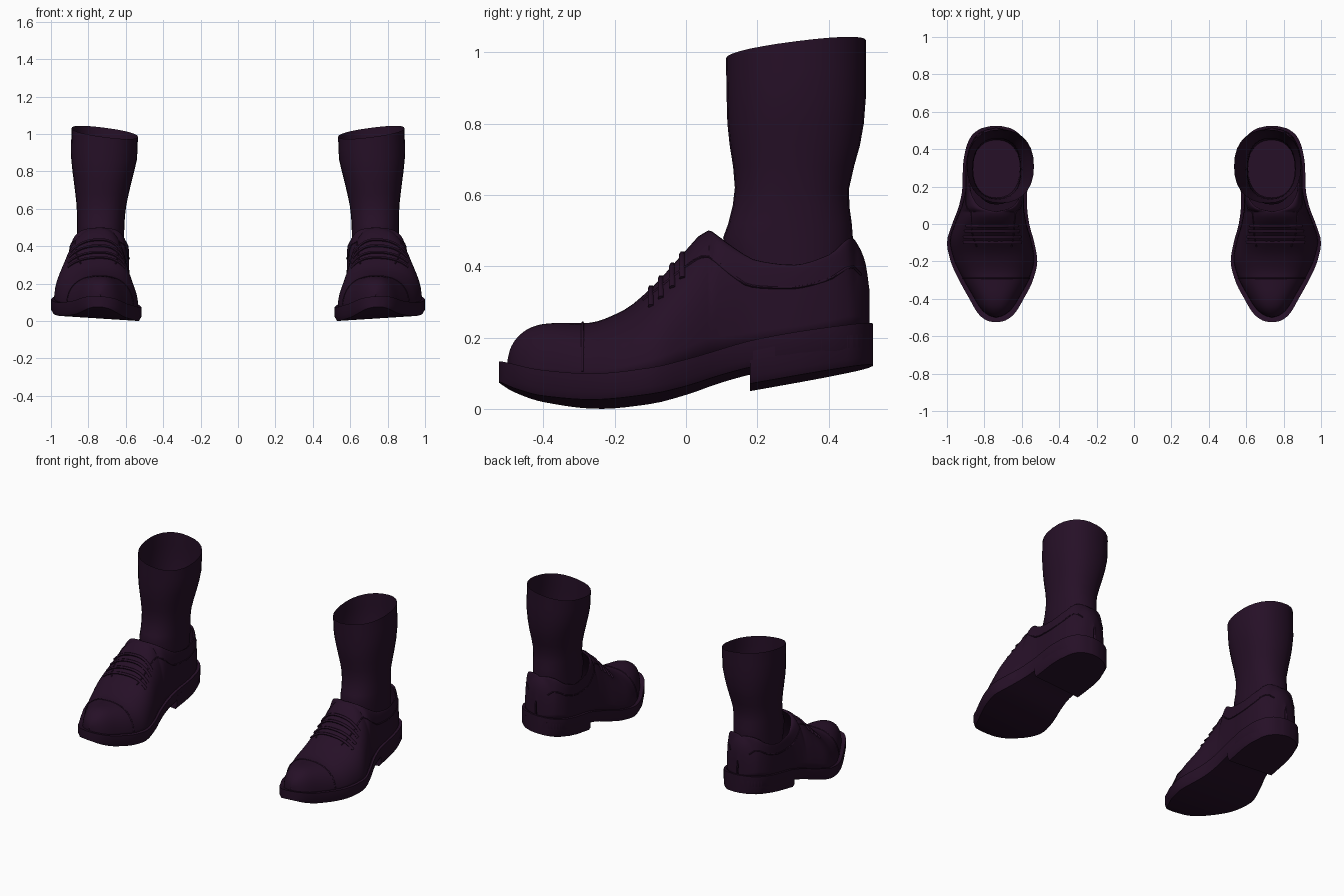
import bpy, bmesh, math

if "Cube" in bpy.data.objects:
    bpy.data.objects.remove(bpy.data.objects["Cube"])

mat = bpy.data.materials.new("dark plum")
mat.diffuse_color = (0.019, 0.005, 0.020, 1)
mat.use_nodes = True
mat.node_tree.nodes["Principled BSDF"].inputs["Base Color"].default_value = mat.diffuse_color


def curve(*pts):
    """Smooth monotone interpolation through (position, value) points."""
    n = len(pts)
    d = [(pts[i+1][1]-pts[i][1]) / (pts[i+1][0]-pts[i][0]) for i in range(n-1)]
    m = [d[0]] + [0 if a*b <= 0 else 2*a*b/(a+b) for a, b in zip(d, d[1:])] + [d[-1]]

    def f(y):
        y = min(max(y, pts[0][0]), pts[-1][0])
        i = next((k for k in range(n-1) if y <= pts[k+1][0]), n-2)
        h = pts[i+1][0] - pts[i][0]
        t = (y - pts[i][0]) / h
        return ((1+2*t)*(1-t)**2*pts[i][1] + t*(1-t)**2*h*m[i]
                + t*t*(3-2*t)*pts[i+1][1] + t*t*(t-1)*h*m[i+1])
    return f


def finish(ob, angle=40):
    ob.data.materials.append(mat)
    bpy.context.view_layer.objects.active = ob
    for o in bpy.context.selected_objects:
        o.select_set(False)
    ob.select_set(True)
    if ob.type == 'MESH':
        bpy.ops.object.shade_smooth_by_angle(angle=math.radians(angle))
    ob.modifiers.new("pair", 'MIRROR').use_clip = False
    return ob


def loft(name, strips, closed=True, caps=(True, True), angle=40):
    """Skin each strip (a list of equal-length rows of points)."""
    bm = bmesh.new()
    for rows in strips:
        vr = [[bm.verts.new(p) for p in r] for r in rows]
        n = len(vr[0])
        for a, b in zip(vr, vr[1:]):
            for j in range(n if closed else n-1):
                k = (j+1) % n
                bm.faces.new((a[j], a[k], b[k], b[j]))
        for r, c in zip((vr[0], vr[-1]), caps):
            if c and closed:
                bm.faces.new(r)
    bmesh.ops.remove_doubles(bm, verts=bm.verts, dist=0.0004)
    bmesh.ops.recalc_face_normals(bm, faces=bm.faces)
    me = bpy.data.meshes.new(name)
    bm.to_mesh(me)
    bm.free()
    ob = bpy.data.objects.new(name, me)
    bpy.context.collection.objects.link(ob)
    return finish(ob, angle)


def tube(name, pts, r):
    """Round cord along points, turned into a mesh."""
    cu = bpy.data.curves.new(name, 'CURVE')
    cu.dimensions = '3D'
    cu.bevel_depth, cu.bevel_resolution, cu.use_fill_caps = r, 1, True
    sp = cu.splines.new('POLY')
    sp.points.add(len(pts)-1)
    for q, p in zip(sp.points, pts):
        q.co = (*p, 1)
    tmp = bpy.data.objects.new(name, cu)
    bpy.context.collection.objects.link(tmp)
    me = bpy.data.meshes.new_from_object(tmp.evaluated_get(bpy.context.evaluated_depsgraph_get()))
    bpy.data.objects.remove(tmp)
    me.materials.clear()
    ob = bpy.data.objects.new(name, me)
    bpy.context.collection.objects.link(ob)
    return finish(ob, 60)


def stations(a, b, n):
    return [(a+b)/2 - (b-a)/2*math.cos(math.pi*i/n) for i in range(n+1)]


CX = 0.737
def tilt(x):
    return 0.06*(x - CX)

# Sole outline and heights along the length
inner = curve((-.525, .725), (-.517, .69), (-.48, .64), (-.4, .59), (-.3, .54), (-.2, .517),
              (-.1, .533), (0, .56), (.1, .572), (.2, .57), (.3, .565), (.4, .575),
              (.47, .605), (.51, .655), (.525, .715))
outer = curve((-.525, .75), (-.517, .785), (-.48, .832), (-.4, .88), (-.3, .935), (-.2, .98),
              (-.1, 1.0), (0, .972), (.1, .935), (.2, .917), (.3, .915), (.4, .9),
              (.47, .87), (.51, .82), (.525, .76))
sole_bottom = curve((-.525, .075), (-.48, .052), (-.4, .028), (-.25, .013), (-.1, .026),
                    (0, .05), (.1, .084), (.2, .11), (.52, .15))
sole_top = curve((-.525, .132), (-.4, .1), (-.25, .086), (-.1, .1), (0, .125), (.2, .185), (.52, .238))
heel_bottom = curve((.18, .06), (.525, .122))


def slab(y, bottom, top):
    a, b = inner(y), outer(y)
    e = 0.012 * min(1, (b-a)/.2)
    return [(a+e, y, bottom+tilt(a)), (b-e, y, bottom+tilt(b)),
            (b, y, bottom+.02+tilt(b)), (b, y, top+tilt(b)),
            (a, y, top+tilt(a)), (a, y, bottom+.02+tilt(a))]

loft("sole", [[slab(y, sole_bottom(y), sole_top(y)) for y in stations(-.525, .525, 48)]])
loft("heel", [[slab(y, heel_bottom(y), sole_top(y)-.03)
               for y in [.18, .25, .32, .38] + stations(.38, .525, 16)[8:]]])

# Upper: domed over the foot, open at the ankle
top = curve((-.5, .14), (-.493, .168), (-.475, .198), (-.44, .226), (-.4, .238), (-.36, .241),
            (-.28, .241), (-.18, .274), (-.1, .337), (0, .445), (.04, .488), (.065, .5),
            (.09, .485), (.13, .455), (.2, .416), (.3, .404), (.4, .432), (.465, .48),
            (.485, .455), (.503, .41), (.515, .33))
mouth = curve((.065, 0), (.08, .06), (.1, .095), (.15, .128), (.2, .142), (.3, .15),
              (.38, .14), (.43, .11), (.455, .075), (.475, 0))
END_A, END_B = -.5, .515


def upper_point(y, t, side):
    # outline is slightly inside the sole edge
    k = 0.525*(-1 + 2*(y-END_A)/(END_B-END_A))
    edge = inner(k)+.016 if side < 0 else outer(k)-.016
    edge = min(edge, CX-.004) if side < 0 else max(edge, CX+.004)
    rim = CX + side*max(0, mouth(y))
    zb = sole_top(y)-.015+tilt(edge)
    p = 2/2.35
    x = edge + (rim-edge)*(1-max(0, math.cos(t))**p)
    z = zb + (top(y)-zb)*math.sin(t)**p
    return (x, y, z)

T = [math.pi/2*i/14 for i in range(15)]
T[-1] = math.pi/2
ys = sorted(stations(END_A, END_B, 60) + [.065, .072, .08, .09, .1, .475, .465, .455])
upper = loft("upper", [[[upper_point(y, t, s) for t in T] for y in ys] for s in (-1, 1)],
             closed=False, angle=50)
solid = upper.modifiers.new("leather", 'SOLIDIFY')
solid.thickness, solid.offset = .012, -1


def across(y, t0):
    ts = [t0 + (math.pi/2-t0)*i/10 for i in range(11)]
    return [upper_point(y, t, -1) for t in ts] + [upper_point(y, t, 1) for t in ts[-2::-1]]

# Laces and raised seams
for i, y in enumerate((-.098, -.07, -.038, -.01)):
    tube("lace_%d" % (i+1), across(y, .85), .009)
tube("toe_cap_seam", across(-.29, .1), .004)
for s, nm in ((-1, "inner"), (1, "outer")):
    tube(nm + "_side_seam", [upper_point(-.12 + .61*i/30, 1.2 - .5*min(1, i/14), s)
                             for i in range(31)], .004)

# Sock: oval tube flaring toward a slanted open top
front = curve((.3, .14), (.42, .115), (.48, .104), (.53, .122), (.62, .137), (.8, .116), (1, .112))
back = curve((.3, .45), (.48, .468), (.6, .456), (.64, .461), (.74, .488), (.87, .505), (1, .505))
left = curve((.3, .61), (.5, .608), (.6, .6), (.7, .58), (.8, .555), (.87, .54), (1, .535))
right = curve((.3, .86), (.5, .86), (.6, .862), (.7, .872), (.8, .885), (.87, .893), (1, .89))


def sock_ring(z):
    cx, cy = (left(z)+right(z))/2, (front(z)+back(z))/2
    rx, ry = (right(z)-left(z))/2, (back(z)-front(z))/2
    s = max(0, (z-.8)/.2)
    ring = []
    for i in range(28):
        c, n = math.cos(math.tau*i/28), math.sin(math.tau*i/28)
        c = math.copysign(abs(c)**.88, c)
        n = math.copysign(abs(n)**.88, n)
        ring.append((cx+rx*c, cy+ry*n, z + s*(.008 + .023*c + .025*n)))
    return ring

loft("sock", [[sock_ring(z) for z in (.3, .36, .42, .48, .52, .57, .62, .68, .74, .8, .87, .93, 1)]],
     caps=(True, False), angle=60)
